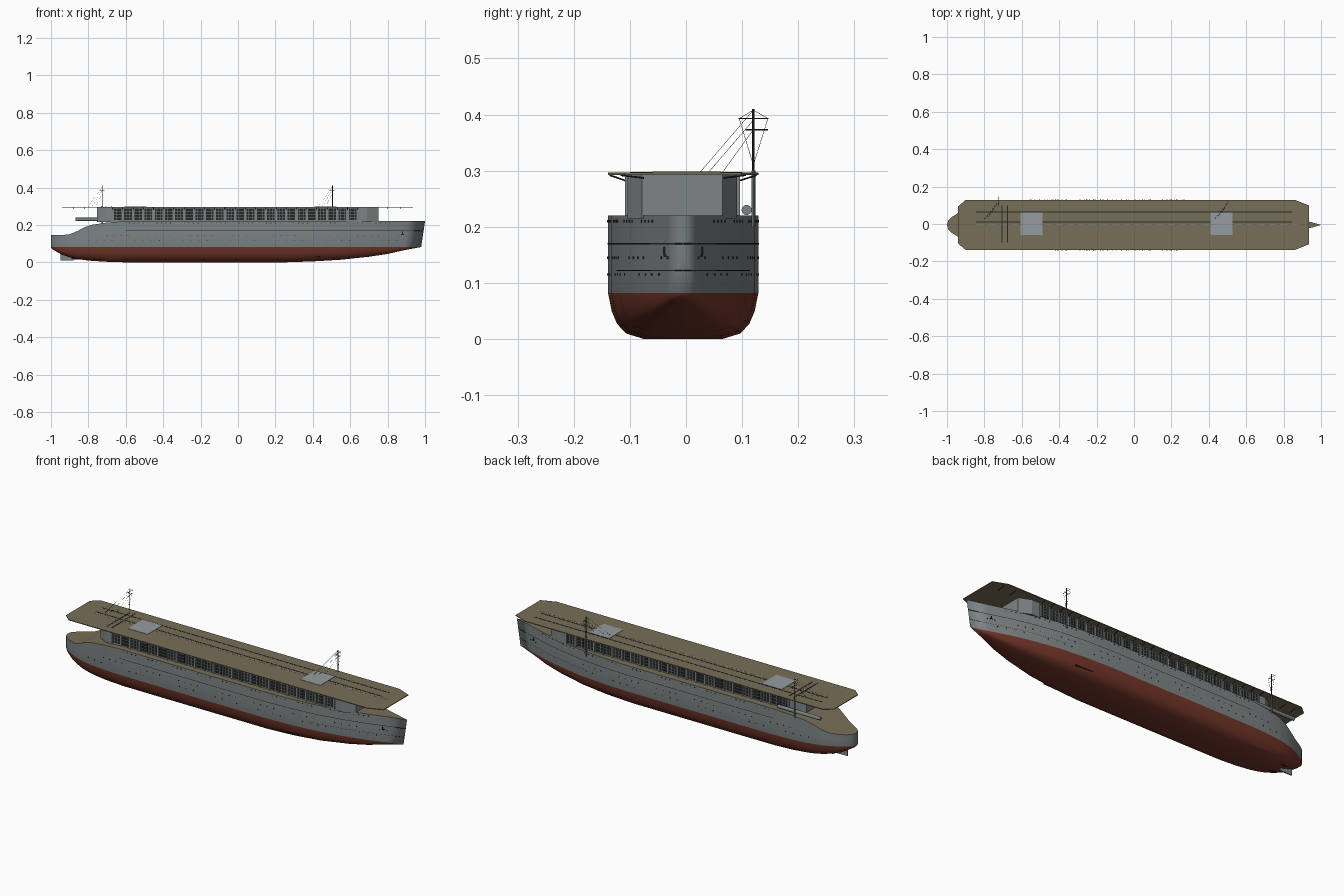
import bpy, bmesh, math
from mathutils import Vector, Matrix

if "Cube" in bpy.data.objects:
    bpy.data.objects.remove(bpy.data.objects["Cube"])

Y0 = -0.005          # hull centreline
WL = 0.082           # waterline height


def material(name, rgb):
    m = bpy.data.materials.new(name)
    m.diffuse_color = (*rgb, 1)
    m.use_nodes = True
    m.node_tree.nodes["Principled BSDF"].inputs["Base Color"].default_value = m.diffuse_color
    return m


GREY = material("hull grey", (0.205, 0.23, 0.235))
RED = material("bottom red", (0.17, 0.036, 0.022))
DECK = material("deck brown", (0.19, 0.158, 0.1))
DARK = material("dark fittings", (0.018, 0.02, 0.02))
LIGHT = material("light grey", (0.3, 0.335, 0.35))


def finish(name, bm, *mats):
    me = bpy.data.meshes.new(name)
    bm.to_mesh(me)
    bm.free()
    ob = bpy.data.objects.new(name, me)
    bpy.context.collection.objects.link(ob)
    for m in mats:
        me.materials.append(m)
    return ob


def boxes(name, items, mat):
    """items: (x0, x1, y0, y1, z0, z1)"""
    bm = bmesh.new()
    for x0, x1, y0, y1, z0, z1 in items:
        mx = Matrix.Translation(((x0 + x1) / 2, (y0 + y1) / 2, (z0 + z1) / 2))
        bmesh.ops.create_cube(bm, size=1, matrix=mx @ Matrix.Diagonal((x1 - x0, y1 - y0, z1 - z0, 1)))
    return finish(name, bm, mat)


def rods(name, items, mat, sides=6):
    """items: (start, end, radius)"""
    bm = bmesh.new()
    for a, b, r in items:
        a, b = Vector(a), Vector(b)
        rot = (b - a).to_track_quat('Z', 'Y').to_matrix().to_4x4()
        bmesh.ops.create_cone(bm, cap_ends=True, segments=sides, radius1=r, radius2=r,
                              depth=(b - a).length, matrix=Matrix.Translation((a + b) / 2) @ rot)
    return finish(name, bm, mat)


def prism(name, outline, z0, z1, mat):
    bm = bmesh.new()
    f = bm.faces.new([bm.verts.new((x, y, z0)) for x, y in outline])
    r = bmesh.ops.extrude_face_region(bm, geom=[f])
    bmesh.ops.translate(bm, vec=(0, 0, z1 - z0), verts=[v for v in r['geom'] if isinstance(v, bmesh.types.BMVert)])
    bmesh.ops.recalc_face_normals(bm, faces=bm.faces)
    return finish(name, bm, mat)


# hull stations: x, half breadth, keel height, sheer height
ST = [(-1, 0, .08, .145), (-.993, .024, .07, .145), (-.975, .042, .06, .145), (-.94, .064, .04, .146),
      (-.9, .084, .027, .15), (-.86, .1, .018, .167), (-.82, .111, .012, .188), (-.78, .119, .008, .201),
      (-.7, .128, .003, .213), (-.6, .133, 0, .22), (-.4, .134, 0, .22), (0, .134, 0, .22),
      (.25, .134, 0, .22), (.4, .128, .005, .22), (.55, .113, .014, .22), (.7, .084, .03, .22),
      (.8, .058, .045, .22), (.9, .028, .065, .22), (1, 0, WL, .22)]


def rake(x, z):
    return x + max(0, (x - .8) / .2) * (z - .22) * .15


def half_breadth(x):
    for a, b in zip(ST, ST[1:]):
        if a[0] <= x <= b[0]:
            return a[1] + (b[1] - a[1]) * (x - a[0]) / (b[0] - a[0])
    return 0


# hull: half loft, mirrored
SECTION = [(0, 0), (.52, 0), (.76, .12), (.88, .33), (.95, .6), (1, 1)]
bm = bmesh.new()
rings = []
for x, hw, k, top in ST:
    pts = [(hw * u, k + (WL - k) * v) for u, v in SECTION] + [(hw, (WL + top) / 2), (hw, top), (0, top)]
    rings.append([bm.verts.new((rake(x, z), -y, z)) for y, z in pts])
for a, b in zip(rings, rings[1:]):
    for j in range(len(a) - 1):
        f = bm.faces.new((a[j], b[j], b[j + 1], a[j + 1]))
        f.material_index = 0 if j < 5 else 1 if j < 7 else 2
bmesh.ops.remove_doubles(bm, verts=bm.verts, dist=1e-5)
bmesh.ops.dissolve_degenerate(bm, edges=bm.edges, dist=1e-5)
hull = finish("hull", bm, RED, GREY, DECK)
hull.location.y = Y0
hull.modifiers.new("mirror", 'MIRROR').use_axis = (False, True, False)
bpy.context.view_layer.objects.active = hull
hull.select_set(True)
bpy.ops.object.shade_smooth_by_angle(angle=math.radians(30))
hull.select_set(False)

# plating seams running round the hull sides
bm = bmesh.new()
for z, h, start in ((.17, .0025, -.6), (.122, .0012, .5)):
    for s in (-1, 1):
        xs = [p[0] for p in ST if p[0] > start - .01]
        if start == .5:
            xs = [.5] + xs
        cols = [[bm.verts.new((rake(x, z), Y0 + s * (half_breadth(x) + .0008), z + d)) for d in (-h / 2, h / 2)]
                for x in xs]
        for a, b in zip(cols, cols[1:]):
            bm.faces.new((a[0], b[0], b[1], a[1]) if s < 0 else (a[1], b[1], b[0], a[0]))
finish("hull_seams", bm, DARK)

# portholes and anchors
ports = []
for z, x0, x1, n in ((.21, -.58, .86, 60), (.145, -.7, .9, 44), (.115, -.8, .85, 40)):
    for i in range(n):
        if i % 6 in (4, 5):
            continue
        x = x0 + (x1 - x0) * i / (n - 1)
        for s in (-1, 1):
            y = Y0 + s * half_breadth(x)
            ports.append((x - .002, x + .002, y - .0015, y + .0015, z - .002, z + .002))
boxes("portholes", ports, DARK)
boxes("anchors", [b for s in (-1, 1) for yc in [Y0 + s * half_breadth(.89)] for b in
                  ((.877, .881, yc - .004, yc + .004, .15, .164), (.872, .887, yc - .004, yc + .004, .147, .151))], DARK)

# rudder, propeller shaft and small bilge fins
prism("rudder", [(-.95, Y0 - .002), (-.88, Y0 - .004), (-.88, Y0 + .004), (-.95, Y0 + .002)], .01, .06, GREY)
rods("propeller_shafts", [((-.89, Y0 + s * .035, .02), (-.7, Y0 + s * .04, .012), .003) for s in (-1, 1)], DARK)
boxes("bilge_fins", [(.34, .44, Y0 + s * .108 - .009, Y0 + s * .108 + .009, .03, .033) for s in (-1, 1)], DARK)

# hangar with chamfered ends
YL, YR = -.104, .091
prism("hangar", [(-.755, YL + .026), (-.71, YL), (.69, YL), (.75, YL + .026),
                 (.75, YR - .026), (.69, YR), (-.71, YR), (-.755, YR - .026)], .215, .293, GREY)

# gallery openings with a light lattice, posts between them
panels, lattice, posts, braces = [], [], [], []
N, X0, X1 = 24, -.67, .64
pitch = (X1 - X0) / N
for y, s in ((YL, -1), (YR, 1)):
    edge = Y0 + s * .131
    for i in range(N + 1):
        xa = X0 + i * pitch
        posts.append((xa - .004, xa + .004, y - .005, y + .005, .22, .293))
        braces.append(((xa, y, .281), (xa, edge, .292), .0015))
        if i == N:
            continue
        panels.append((xa + .007, xa + pitch - .007, y - .002, y + .002, .226, .288))
        for k in (1, 2):
            xm = xa + pitch * k / 3
            lattice.append((xm - .001, xm + .001, y - .0035, y + .0035, .226, .288))
        for z in (.241, .257, .273):
            lattice.append((xa + .007, xa + pitch - .007, y - .0035, y + .0035, z - .001, z + .001))
    for x in (-.88, -.82, .8, .87):
        braces.append(((x, Y0 + s * .07, .287), (x, Y0 + s * .112, .292), .0015))
boxes("gallery_openings", panels, DARK)
boxes("gallery_lattice", lattice, GREY)
boxes("gallery_posts", posts, GREY)
rods("deck_braces", braces, DARK, 4)

# flight deck with clipped corners
prism("flight_deck", [(-.94, Y0 - .1), (-.9, Y0 - .134), (.86, Y0 - .134), (.935, Y0 - .104),
                      (.935, Y0 + .104), (.86, Y0 + .134), (-.9, Y0 + .134), (-.94, Y0 + .1)], .2925, .2965, DECK)
boxes("deck_tracks", [(-.845, .845, y - .003, y + .003, .296, .2971) for y in (.065, .011)]
      + [(x - .003, x + .003, -.1, .1, .296, .2973) for x in (-.705, -.677)], DARK)
boxes("centre_dashes", [(-.84 + i * .06, -.80 + i * .06, Y0 - .0015, Y0 + .0015, .296, .2971)
                        for i in range(29)], LIGHT)
boxes("lifts", [(x, x + .117, -.06, .062, .296, .2982) for x in (-.607, .41)], LIGHT)

# exhaust pipe along the port quarter
pipe = rods("exhaust_pipe", [((-.87, .108, .23), (-.62, .108, .23), .009)], GREY, 16)

# masts with yards and rigging
for n, x in enumerate((-.725, .505)):
    y = .12
    rods(f"mast_base_{n}", [((x, y, .2), (x, y, .3), .0035)], GREY, 8)
    rods(f"mast_{n}", [((x, y, .3), (x, y, .41), .002),
                       ((x, y - .026, .393), (x, y + .027, .393), .001),
                       ((x, y - .014, .373), (x, y + .026, .373), .001),
                       ((x - .012, y, .385), (x + .012, y, .385), .001)], DARK)
    stays = [((x, y, .408), (x - .075, .025, .297), .0004), ((x, y, .39), (x - .055, .04, .297), .0004),
             ((x, y, .373), (x - .035, .065, .297), .0004)]
    for d in (-.025, .026):
        stays += [((x, y + d, .393), (x, y, .408), .0004), ((x, y + d, .393), (x, y, .31), .0004)]
    rods(f"rigging_{n}", stays, DARK, 4)
